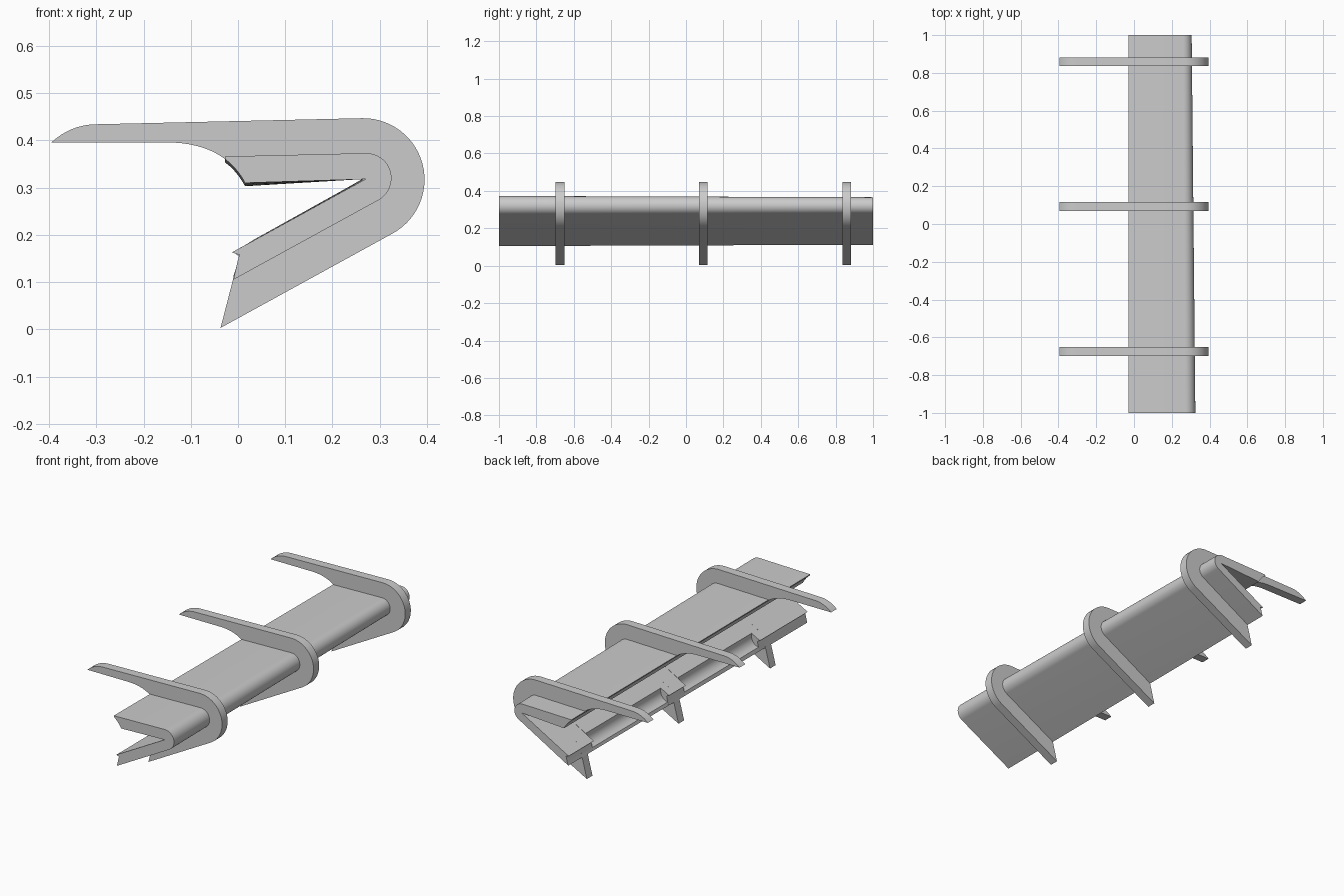
import bpy, bmesh
from math import cos, sin, radians

if "Cube" in bpy.data.objects:
    bpy.data.objects.remove(bpy.data.objects["Cube"])

grey = bpy.data.materials.new("plain grey")
grey.use_nodes = True
grey.diffuse_color = (0.6, 0.6, 0.6, 1)
grey.node_tree.nodes["Principled BSDF"].inputs["Base Color"].default_value = grey.diffuse_color


def arc(cx, cz, r, a0, a1, n):
    """Points on a circular arc, angles in degrees."""
    steps = [radians(a0 + (a1 - a0) * i / n) for i in range(n + 1)]
    return [(cx + r * cos(a), cz + r * sin(a)) for a in steps]


def bezier(p0, p1, p2, n):
    """Points on a quadratic curve."""
    ts = [i / n for i in range(n + 1)]
    return [tuple((1 - t) ** 2 * a + 2 * t * (1 - t) * b + t * t * c
                  for a, b, c in zip(p0, p1, p2)) for t in ts]


def loft(name, rings):
    """Solid through (y, profile) rings that share a point count."""
    bm = bmesh.new()
    loops = [[bm.verts.new((x, y, z)) for x, z in prof] for y, prof in rings]
    n = len(loops[0])
    for a, b in zip(loops, loops[1:]):
        for i in range(n):
            j = (i + 1) % n
            bm.faces.new((a[i], a[j], b[j], b[i]))
    bm.faces.new(loops[0])
    bm.faces.new(loops[-1])
    bmesh.ops.remove_doubles(bm, verts=bm.verts, dist=1e-5)
    bmesh.ops.recalc_face_normals(bm, faces=bm.faces)
    me = bpy.data.meshes.new(name)
    bm.to_mesh(me)
    bm.free()
    me.materials.append(grey)
    ob = bpy.data.objects.new(name, me)
    bpy.context.collection.objects.link(ob)
    bpy.ops.object.select_all(action='DESELECT')
    ob.select_set(True)
    bpy.context.view_layer.objects.active = ob
    bpy.ops.object.shade_smooth_by_angle(angle=radians(30))
    return ob


HOOK = [(0.003, 0.158), (-0.013, 0.163)]
CREASE = (0.27, 0.318)
COVE = bezier((0.015, 0.31), (-0.03, 0.396), (-0.155, 0.396), 14)


def body_profile(t, cut):
    """Folded wing section; t runs front to back, cut scoops the lower lip."""
    d = 0.007 * t
    nose = arc(0.272 - 1.8 * d, 0.32, 0.053 - d, 91, -61, 16)
    if cut:
        lip = arc(-0.013, 0.175, 0.05, -80, 18, 6)
    else:
        lip = [(-0.004, 0.13), (-0.001, 0.144), HOOK[0], (-0.005, 0.16),
               HOOK[1], (0.013, 0.177), (0.035, 0.189)]
    upper = [(x, z - d) for x, z in COVE[:6]] + [(-0.028, 0.366 - d)]
    return nose + [(-0.01, 0.105 + d)] + lip + [(CREASE[0] - d, CREASE[1])] + upper


# Long folded body, with two scooped stretches between the ribs
stations = [(-1, 0), (-0.6, 0), (-0.6, 1), (0.02, 1), (0.02, 0),
            (0.16, 0), (0.16, 1), (0.79, 1), (0.79, 0), (1, 0)]
loft("folded_body", [(y, body_profile((y + 1) / 2, c)) for y, c in stations])

# Three hooked ribs wrapped round the body
tip = bezier((-0.395, 0.396), (-0.355, 0.432), (-0.305, 0.434), 8)
rib = (tip + arc(0.265, 0.317, 0.13, 91, -61, 28) + [(-0.037, 0.003)]
       + HOOK + [CREASE] + COVE)
for place, y in (("front", -0.674), ("middle", 0.092), ("back", 0.859)):
    loft(place + "_rib", [(y - 0.0235, rib), (y + 0.0235, rib)])
